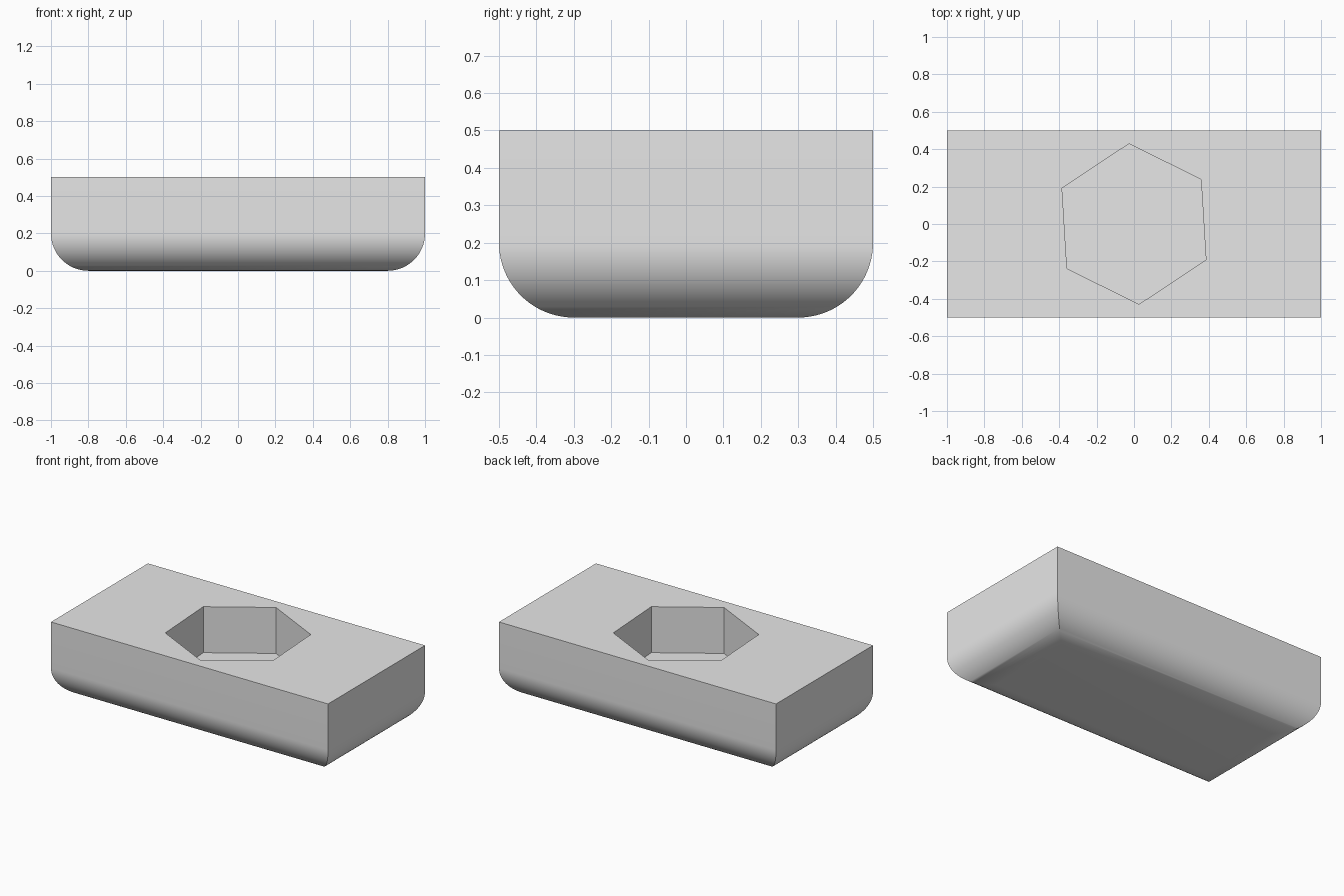
import bpy, bmesh, math

default = bpy.data.objects.get("Cube")
if default:
    bpy.data.objects.remove(default, do_unlink=True)

HALF_X, HALF_Y, HEIGHT = 1.0, 0.5, 0.5
RADIUS, STEPS = 0.2, 20
POCKET_RADIUS, POCKET_FLOOR, POCKET_TURN = 0.43, 0.2, math.radians(93.5)

# Single plain grey
grey = bpy.data.materials.new("light grey")
grey.use_nodes = True
color = (0.8, 0.8, 0.8, 1)
grey.diffuse_color = color
grey.node_tree.nodes["Principled BSDF"].inputs["Base Color"].default_value = color


def loft(name, rings):
    """Closed solid through a stack of matching rings, bottom to top."""
    bm = bmesh.new()
    loops = [[bm.verts.new(p) for p in ring] for ring in rings]
    n = len(loops[0])
    bm.faces.new(loops[0][::-1])
    bm.faces.new(loops[-1])
    for low, high in zip(loops, loops[1:]):
        for i in range(n):
            j = (i + 1) % n
            bm.faces.new((low[i], low[j], high[j], high[i]))
    bmesh.ops.recalc_face_normals(bm, faces=bm.faces)
    mesh = bpy.data.meshes.new(name)
    bm.to_mesh(mesh)
    bm.free()
    mesh.materials.append(grey)
    obj = bpy.data.objects.new(name, mesh)
    bpy.context.collection.objects.link(obj)
    return obj


def rectangle(inset, z):
    x, y = HALF_X - inset, HALF_Y - inset
    return [(-x, -y, z), (x, -y, z), (x, y, z), (-x, y, z)]


def hexagon(z):
    angles = [POCKET_TURN + i * math.pi / 3 for i in range(6)]
    return [(POCKET_RADIUS * math.cos(a), POCKET_RADIUS * math.sin(a), z) for a in angles]


# Block with rounded lower edges, mitred at the corners
rings = []
for i in range(STEPS + 1):
    a = math.pi / 2 * i / STEPS
    rings.append(rectangle(RADIUS * (1 - math.sin(a)), RADIUS * (1 - math.cos(a))))
rings.append(rectangle(0, HEIGHT))
block = loft("block", rings)

# Hexagonal pocket sunk into the top
cutter = loft("pocket_cutter", [hexagon(POCKET_FLOOR), hexagon(HEIGHT + 0.2)])
cutter.hide_render = True
pocket = block.modifiers.new("pocket", 'BOOLEAN')
pocket.operation = 'DIFFERENCE'
pocket.solver = 'EXACT'
pocket.object = cutter

bpy.ops.object.select_all(action='DESELECT')
block.select_set(True)
bpy.context.view_layer.objects.active = block
bpy.ops.object.modifier_apply(modifier=pocket.name)
bpy.data.objects.remove(cutter, do_unlink=True)
bpy.ops.object.shade_smooth_by_angle(angle=math.radians(40))
